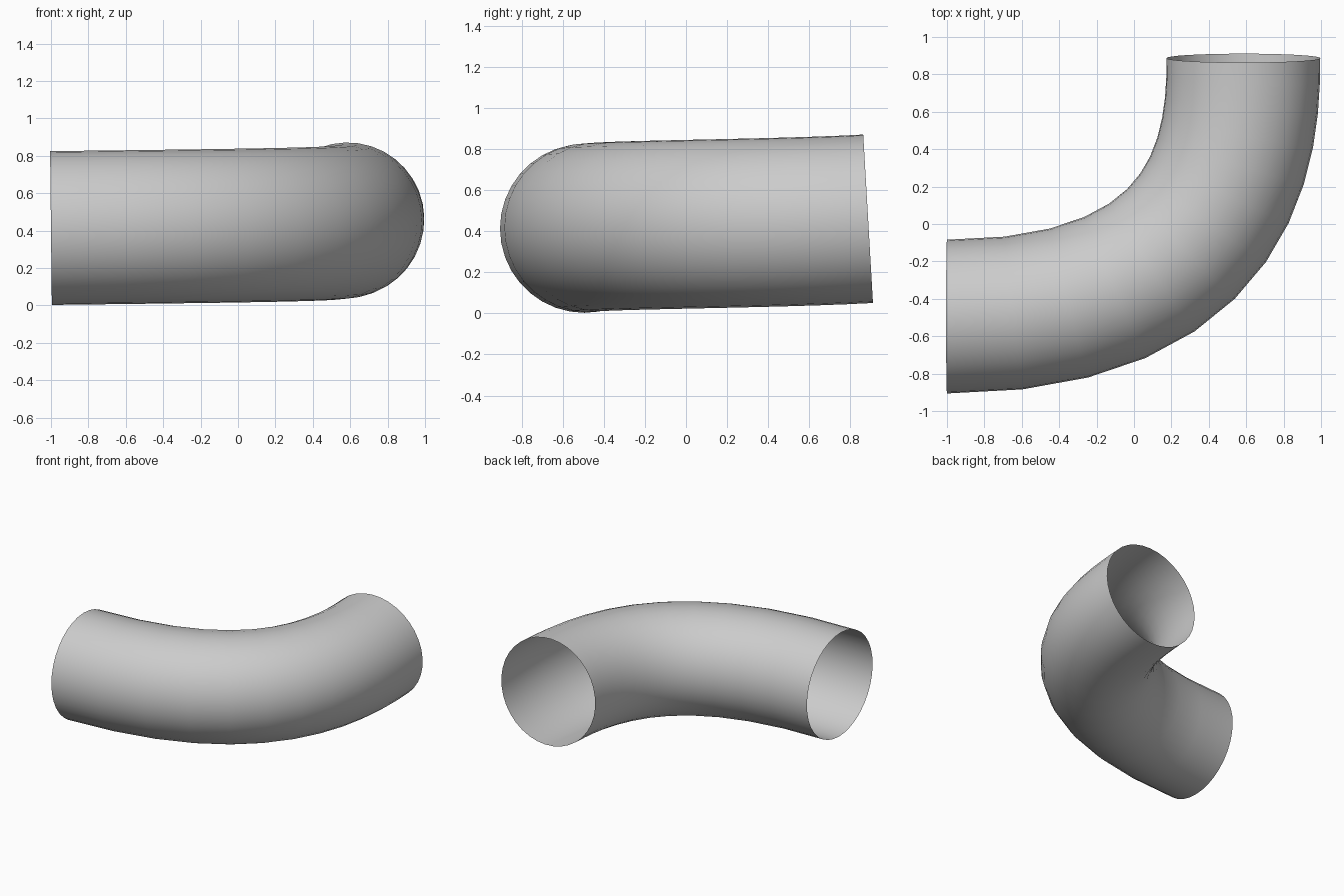
import bpy
from mathutils import Vector

if "Cube" in bpy.data.objects:
    bpy.data.objects.remove(bpy.data.objects["Cube"])

# Centre line of the pipe elbow: one Bezier span, bending from +x to +y
curve = bpy.data.curves.new("pipe_elbow", "CURVE")
curve.dimensions = "3D"
curve.resolution_u = 12
spline = curve.splines.new("BEZIER")
spline.bezier_points.add(1)

start, start_handle = Vector((-1.0, -0.495, 0.414)), Vector((0.54, -0.495, 0.432))
end, end_handle = Vector((0.585, 0.887, 0.461)), Vector((0.585, 0.455, 0.436))
for point, co, left, right in (
    (spline.bezier_points[0], start, 2 * start - start_handle, start_handle),
    (spline.bezier_points[1], end, end_handle, 2 * end - end_handle),
):
    point.handle_left_type = point.handle_right_type = "FREE"
    point.co, point.handle_left, point.handle_right = co, left, right

# Round, open-ended tube around the centre line
curve.bevel_depth = 0.411
curve.bevel_resolution = 16
curve.use_fill_caps = False
spline.use_smooth = True

pipe = bpy.data.objects.new("pipe_elbow", curve)
bpy.context.collection.objects.link(pipe)

# Turn the curve into a smooth mesh
bpy.context.view_layer.objects.active = pipe
pipe.select_set(True)
bpy.ops.object.convert(target="MESH")
bpy.ops.object.shade_smooth()
